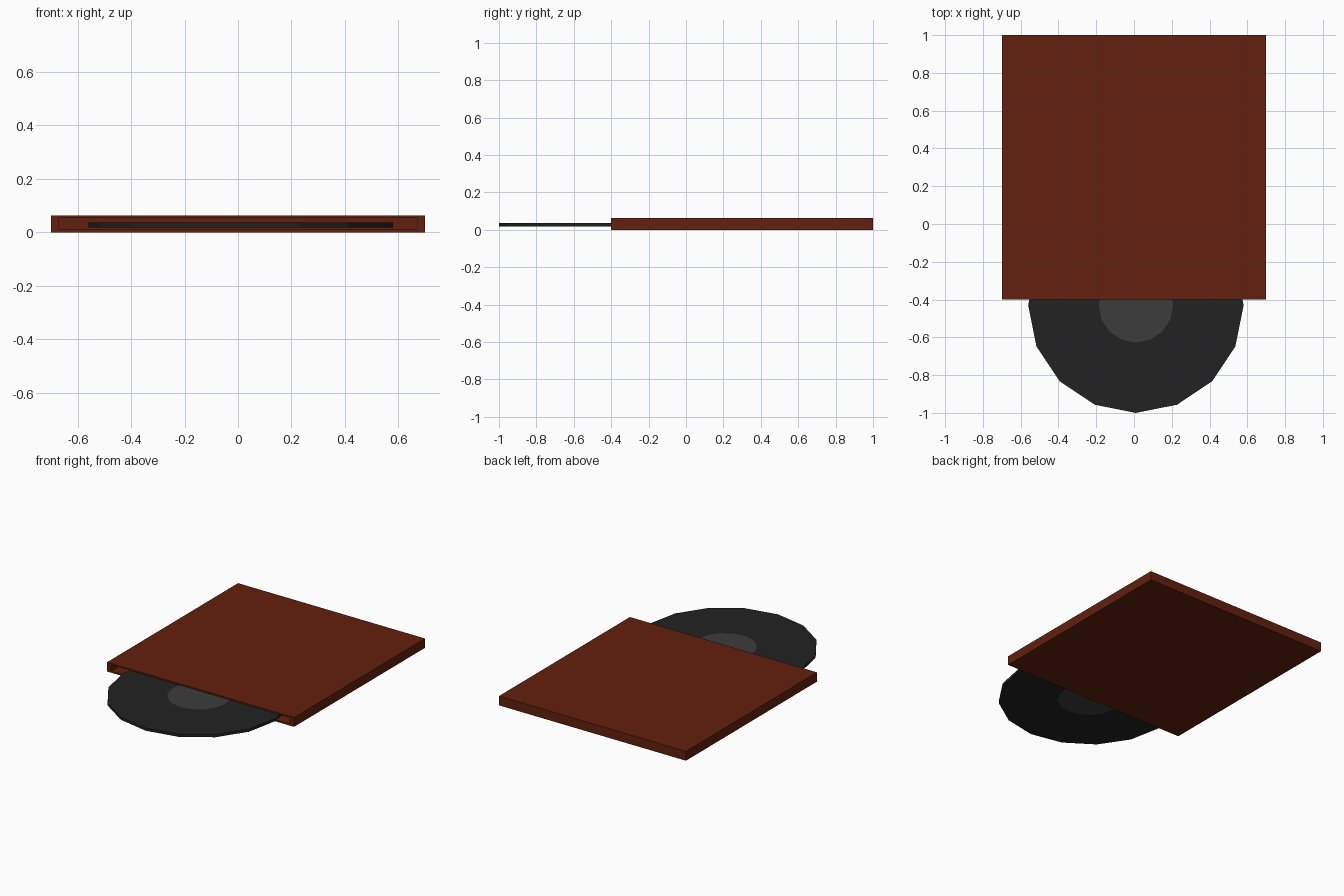
import bpy, bmesh, math
from mathutils import Matrix

if "Cube" in bpy.data.objects:
    bpy.data.objects.remove(bpy.data.objects["Cube"])


def material(name, rgb):
    m = bpy.data.materials.new(name)
    m.diffuse_color = (*rgb, 1)
    m.use_nodes = True
    m.node_tree.nodes["Principled BSDF"].inputs["Base Color"].default_value = m.diffuse_color
    return m


def make_object(name, bm, mats):
    bmesh.ops.recalc_face_normals(bm, faces=bm.faces)
    mesh = bpy.data.meshes.new(name)
    bm.to_mesh(mesh)
    bm.free()
    for m in mats:
        mesh.materials.append(m)
    ob = bpy.data.objects.new(name, mesh)
    bpy.context.collection.objects.link(ob)
    return ob


brown = material("sleeve_brown", (0.122, 0.0144, 0.0044))
black = material("vinyl_black", (0.016, 0.016, 0.016))
grey = material("label_grey", (0.0452, 0.0452, 0.0452))

# Sleeve: thin box with a pocket opening at the front
H = 0.063
bm = bmesh.new()
bmesh.ops.create_cube(bm, size=1, matrix=Matrix.Translation((0, 0.3, H / 2))
                      @ Matrix.Diagonal((1.4, 1.4, H, 1)))
bm.normal_update()
front = [f for f in bm.faces if f.normal.y < -0.9]
# rim of the opening
rim = bmesh.ops.extrude_discrete_faces(bm, faces=front)["faces"][0]
for v in rim.verts:
    v.co.x *= 0.67 / 0.7
    v.co.z = H / 2 + (v.co.z - H / 2) * 0.68
# pocket going back into the sleeve
pocket = bmesh.ops.extrude_discrete_faces(bm, faces=[rim])["faces"][0]
for v in pocket.verts:
    v.co.y = 0.97
make_object("sleeve", bm, [brown])

# Disc: 16-sided, with a label inset on both faces
SIDES, R, R_LABEL = 16, 0.57, 0.19
bm = bmesh.new()
bmesh.ops.create_cone(bm, cap_ends=True, segments=SIDES, radius1=R, radius2=R, depth=0.018,
                      matrix=Matrix.Translation((0.01, -0.43, 0.027)))
bm.normal_update()
caps = [f for f in bm.faces if abs(f.normal.z) > 0.9]
bmesh.ops.inset_individual(bm, faces=caps,
                           thickness=(R - R_LABEL) * math.cos(math.pi / SIDES))
for f in caps:
    f.material_index = 1
make_object("disc", bm, [black, grey])
